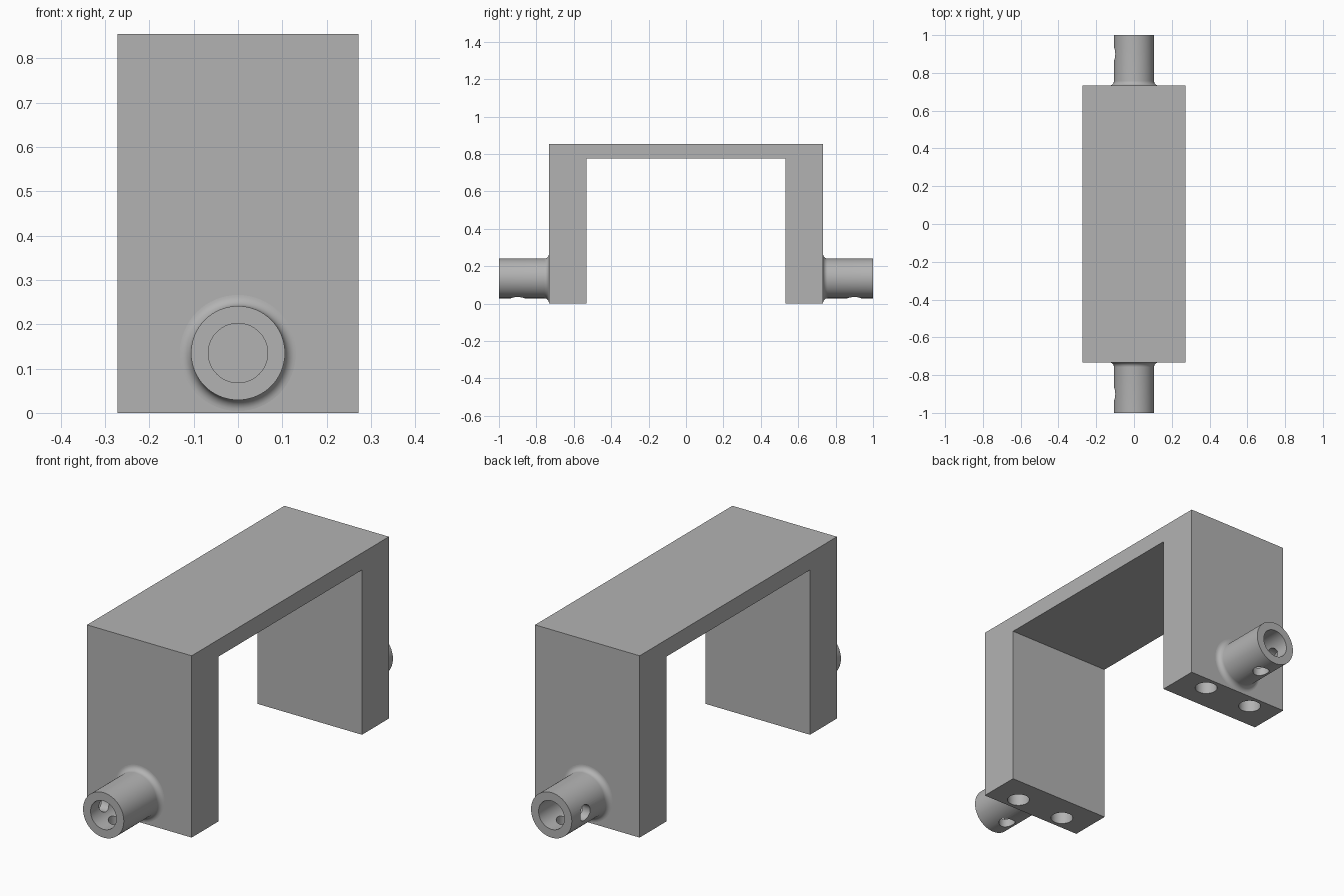
import bpy, bmesh, math
from mathutils import Matrix, Vector

cube = bpy.data.objects.get("Cube")
if cube:
    bpy.data.objects.remove(cube, do_unlink=True)

grey = bpy.data.materials.new("plain_grey")
grey.use_nodes = True
grey.diffuse_color = (0.45, 0.45, 0.45, 1)
grey.node_tree.nodes["Principled BSDF"].inputs["Base Color"].default_value = (0.45, 0.45, 0.45, 1)

HALF_W, OUTER, INNER, TOP, UNDER = 0.272, 0.733, 0.533, 0.855, 0.775
PIN_Z, PIN_R, BORE_R, FILLET = 0.135, 0.106, 0.067, 0.025


def make(name, bm):
    bmesh.ops.recalc_face_normals(bm, faces=bm.faces)
    mesh = bpy.data.meshes.new(name)
    bm.to_mesh(mesh)
    bm.free()
    mesh.materials.append(grey)
    obj = bpy.data.objects.new(name, mesh)
    bpy.context.collection.objects.link(obj)
    return obj


def rod(bm, start, end, radius):
    """Closed cylinder between two points."""
    a, b = Vector(start), Vector(end)
    turn = (b - a).to_track_quat('Z', 'Y').to_matrix().to_4x4()
    bmesh.ops.create_cone(bm, cap_ends=True, segments=32, radius1=radius, radius2=radius,
                          depth=(b - a).length, matrix=Matrix.Translation((a + b) / 2) @ turn)


def drill(obj, rods):
    """Cut round holes and smooth the curved walls."""
    bm = bmesh.new()
    for r in rods:
        rod(bm, *r)
    cutter = make("hole_cutter", bm)
    cutter.hide_render = True
    mod = obj.modifiers.new("holes", 'BOOLEAN')
    mod.operation, mod.solver, mod.object = 'DIFFERENCE', 'EXACT', cutter
    bpy.ops.object.select_all(action='DESELECT')
    bpy.context.view_layer.objects.active = obj
    obj.select_set(True)
    bpy.ops.object.modifier_apply(modifier=mod.name)
    bpy.data.objects.remove(cutter, do_unlink=True)
    bpy.ops.object.shade_smooth_by_angle(angle=math.radians(30))


# U-shaped bracket, extruded across x
bm = bmesh.new()
outline = [(-OUTER, 0), (-INNER, 0), (-INNER, UNDER), (INNER, UNDER),
           (INNER, 0), (OUTER, 0), (OUTER, TOP), (-OUTER, TOP)]
face = bm.faces.new([bm.verts.new((-HALF_W, y, z)) for y, z in outline])
ext = bmesh.ops.extrude_face_region(bm, geom=[face])
bmesh.ops.translate(bm, vec=(2 * HALF_W, 0, 0),
                    verts=[v for v in ext["geom"] if isinstance(v, bmesh.types.BMVert)])
bracket = make("bracket", bm)

# Two blind screw holes in the sole of each leg
drill(bracket, [((x, y, -0.05), (x, y, 0.3), 0.05)
                for x in (-0.129, 0.129) for y in (-0.665, 0.665)])

# Hollow pins with a fillet at the root and two cross holes
for name, side in (("front_pin", -1), ("back_pin", 1)):
    profile = [(0, OUTER)]
    for i in range(9):
        a = math.pi / 2 * i / 8
        profile.append((PIN_R + FILLET * (1 - math.sin(a)), OUTER + FILLET * (1 - math.cos(a))))
    profile += [(PIN_R, 1), (BORE_R, 1), (BORE_R, OUTER + 0.01), (0, OUTER + 0.01)]
    bm = bmesh.new()
    verts = [bm.verts.new((r, side * y, PIN_Z)) for r, y in profile]
    edges = [bm.edges.new(pair) for pair in zip(verts, verts[1:])]
    bmesh.ops.spin(bm, geom=verts + edges, cent=(0, 0, PIN_Z), axis=(0, 1, 0),
                   angle=2 * math.pi, steps=64)
    bmesh.ops.remove_doubles(bm, verts=bm.verts, dist=0.0001)
    pin = make(name, bm)
    y = side * 0.9
    drill(pin, [((0, y, PIN_Z), (-0.2, y, PIN_Z), 0.037),
                ((0, y, PIN_Z - 0.04), (0, y, PIN_Z - 0.2), 0.037)])
